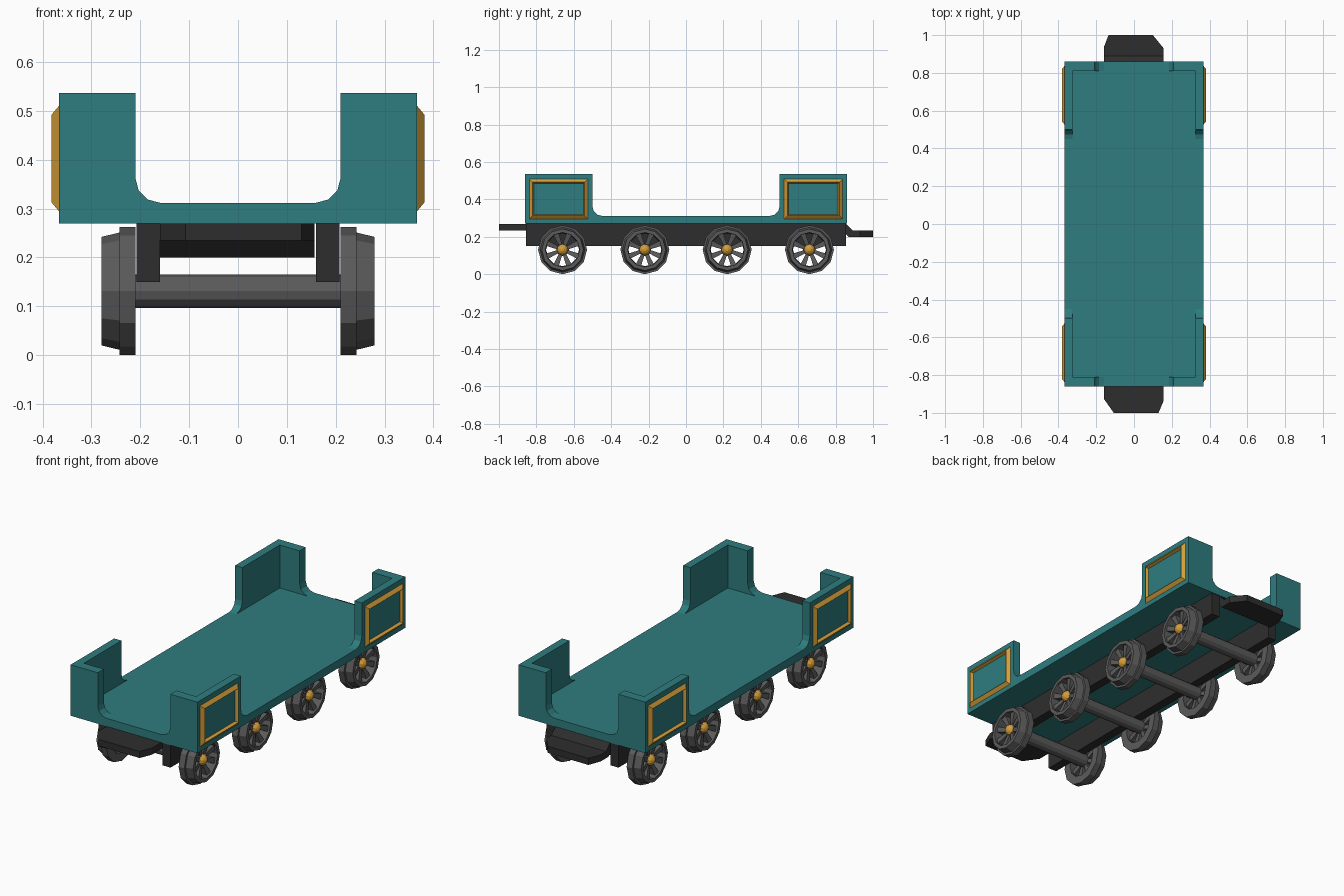
import bpy, bmesh, math
from mathutils import Vector

if "Cube" in bpy.data.objects:
    bpy.data.objects.remove(bpy.data.objects["Cube"])


def material(name, rgb):
    m = bpy.data.materials.new(name)
    m.diffuse_color = (*rgb, 1)
    m.use_nodes = True
    m.node_tree.nodes["Principled BSDF"].inputs["Base Color"].default_value = m.diffuse_color
    return m


TEAL = material("teal paint", (0.028, 0.205, 0.215))
GOLD = material("gold trim", (0.66, 0.34, 0.04))
STEEL = material("wheel grey", (0.105, 0.105, 0.105))
BLACK = material("chassis black", (0.027, 0.027, 0.027))


def finish(bm, name, mat):
    bmesh.ops.remove_doubles(bm, verts=bm.verts[:], dist=1e-5)
    bmesh.ops.recalc_face_normals(bm, faces=bm.faces[:])
    me = bpy.data.meshes.new(name)
    bm.to_mesh(me)
    bm.free()
    me.materials.append(mat)
    ob = bpy.data.objects.new(name, me)
    bpy.context.collection.objects.link(ob)
    return ob


def bridge(bm, loop_a, loop_b, caps=True, skip=()):
    """Join two matching closed loops of points, optionally capping both."""
    a = [bm.verts.new(p) for p in loop_a]
    b = [bm.verts.new(p) for p in loop_b]
    n = len(a)
    for i in range(n):
        if i not in skip:
            j = (i + 1) % n
            bm.faces.new((a[i], a[j], b[j], b[i]))
    if caps:
        bm.faces.new(a)
        bm.faces.new(b)


def box(bm, x0, x1, y0, y1, z0, z1):
    ring = [(x0, y0), (x1, y0), (x1, y1), (x0, y1)]
    bridge(bm, [(x, y, z0) for x, y in ring], [(x, y, z1) for x, y in ring])


def lathe(bm, profile, cy, cz, segs=12, closed=True):
    """Spin an (x, radius) profile about a line parallel to x."""
    rings = []
    for k in range(segs):
        t = 2 * math.pi * k / segs
        rings.append([bm.verts.new((x, cy + r * math.sin(t), cz + r * math.cos(t)))
                      for x, r in profile])
    n = len(profile)
    for k in range(segs):
        p, q = rings[k], rings[(k + 1) % segs]
        for i in range(n if closed else n - 1):
            j = (i + 1) % n
            bm.faces.new((p[i], p[j], q[j], q[i]))
    if not closed:
        bm.faces.new([r[0] for r in rings])
        bm.faces.new([r[-1] for r in rings])


HX, HY = 0.367, 0.86          # body half width and half length
IX, IY = 0.325, 0.81          # inner wall faces
FLOOR, TOP, BASE = 0.312, 0.537, 0.27

# Floor of the wagon body
bm = bmesh.new()
box(bm, -HX, HX, -HY, HY, BASE, FLOOR)
finish(bm, "wagon_floor", TEAL)


def wall_outline(edge, corner):
    """Wall profile: rounded foot at the opening, straight at the corner."""
    r = 0.05
    arc = [(edge - r + r * math.sin(t), FLOOR + r - r * math.cos(t))
           for t in (math.radians(a) for a in (0, 30, 60, 90))]
    return arc + [(edge, TOP), (corner, TOP), (corner, FLOOR)]


# Mitred corner walls, one leg along the side and one along the end
bm = bmesh.new()
for sx in (-1, 1):
    for sy in (-1, 1):
        bridge(bm, [(sx * HX, sy * y, z) for y, z in wall_outline(0.5, HY)],
               [(sx * IX, sy * y, z) for y, z in wall_outline(0.5, IY)],
               caps=True, skip=(5,))
        bridge(bm, [(sx * x, sy * HY, z) for x, z in wall_outline(0.21, HX)],
               [(sx * x, sy * IY, z) for x, z in wall_outline(0.21, IX)],
               caps=True, skip=(5,))
finish(bm, "corner_walls", TEAL)


# Bevelled gold frames on the outer side walls
def frame_loop(sx, sy, x, inset):
    y0, y1, z0, z1 = 0.525 + inset, 0.838 - inset, 0.295 + inset, 0.51 - inset
    return [(sx * x, sy * y, z) for y, z in ((y0, z0), (y1, z0), (y1, z1), (y0, z1))]


bm = bmesh.new()
for sx in (-1, 1):
    for sy in (-1, 1):
        steps = [(HX, 0), (0.382, 0.018), (HX, 0.024)]
        for s, t in zip(steps, steps[1:]):
            bridge(bm, frame_loop(sx, sy, *s), frame_loop(sx, sy, *t), caps=False)
frames = finish(bm, "panel_frames", GOLD)
# Open strips: point every face away from the wall
bm = bmesh.new()
bm.from_mesh(frames.data)
bm.normal_update()
for f in bm.faces:
    if f.normal.x * f.calc_center_median().x < 0:
        f.normal_flip()
bm.to_mesh(frames.data)
bm.free()

# Two long chassis sills
for sx, side in ((-1, "left"), (1, "right")):
    bm = bmesh.new()
    box(bm, *sorted((sx * 0.16, sx * 0.208)), -0.855, 0.855, 0.15, BASE)
    finish(bm, side + "_sill", BLACK)

# Flat front coupling plate with clipped corners
bm = bmesh.new()
plan = [(-0.16, -0.84), (0.157, -0.84), (0.157, -0.935), (0.13, -1.0),
        (-0.107, -1.0), (-0.16, -0.925)]
bridge(bm, [(x, y, 0.235) for x, y in plan], [(x, y, 0.2695) for x, y in plan])
finish(bm, "front_coupling_plate", BLACK)

# Rear coupling plate, lower and joined by a cranked strip
bm = bmesh.new()
plan = [(-0.16, 0.89), (0.157, 0.89), (0.157, 0.93), (0.1, 1.0),
        (-0.135, 1.0), (-0.16, 0.935)]
bridge(bm, [(x, y, 0.2) for x, y in plan], [(x, y, 0.235) for x, y in plan])
crank = [(0.835, 0.2695), (0.855, 0.2695), (0.89, 0.235), (0.89, 0.2),
         (0.87, 0.2), (0.835, 0.235)]
bridge(bm, [(-0.16, y, z) for y, z in crank], [(0.157, y, z) for y, z in crank])
finish(bm, "rear_coupling_plate", BLACK)

# Axles, spoked wheels and hub caps
CZ, R = 0.131, 0.131
RIM = [(0.21, R), (0.243, R), (0.243, 0.12), (0.28, 0.111), (0.28, 0.092), (0.21, 0.088)]
HUB = [(0.21, 0.034), (0.25, 0.034), (0.262, 0.026)]
CAP = [(0.25, 0.03), (0.263, 0.028), (0.273, 0.02), (0.28, 0.008)]

for n, cy in enumerate((-0.66, -0.22, 0.22, 0.66), 1):
    bm = bmesh.new()
    lathe(bm, [(-0.21, 0.034), (0.21, 0.034)], cy, CZ, closed=False)
    finish(bm, f"axle_{n}", STEEL)
    for sx, side in ((-1, "left"), (1, "right")):
        bm = bmesh.new()
        lathe(bm, [(sx * x, r) for x, r in RIM], cy, CZ)
        lathe(bm, [(sx * x, r) for x, r in HUB], cy, CZ, closed=False)
        for k in range(8):
            t = math.radians(22.5 + 45 * k)
            out = Vector((0, math.sin(t), math.cos(t)))
            across = Vector((0, out.z, -out.y))
            ends = []
            for r, w, x0, x1 in ((0.025, 0.009, 0.225, 0.256), (0.094, 0.015, 0.225, 0.27)):
                mid = Vector((0, cy, CZ)) + out * r
                ends.append([mid + across * (w * s) + Vector((sx * x, 0, 0))
                             for s, x in ((-1, x0), (1, x0), (1, x1), (-1, x1))])
            bridge(bm, *ends)
        finish(bm, f"{side}_wheel_{n}", STEEL)
        bm = bmesh.new()
        lathe(bm, [(sx * x, r) for x, r in CAP], cy, CZ, segs=10, closed=False)
        finish(bm, f"{side}_hub_cap_{n}", GOLD)
